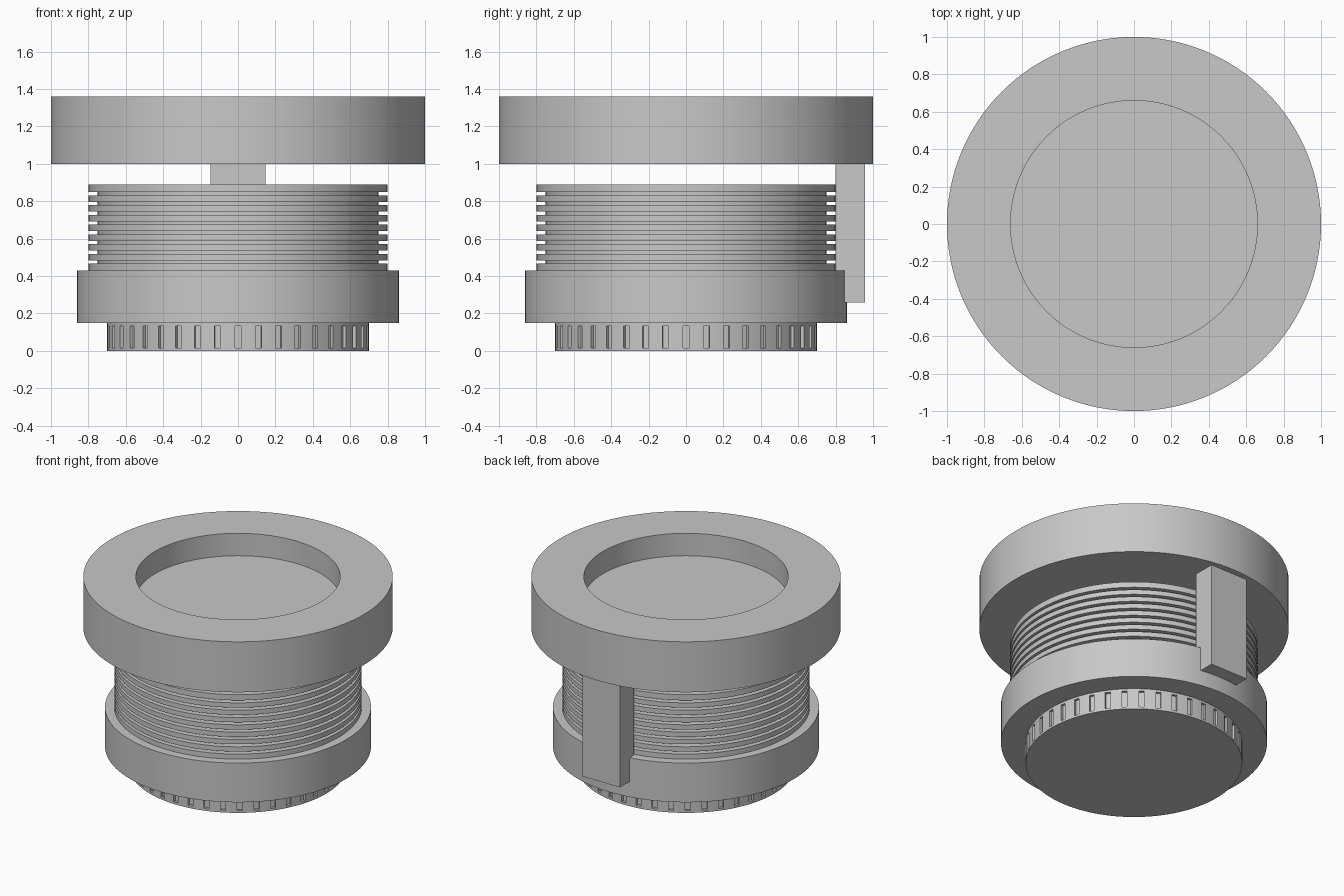
import bpy, bmesh, math
from mathutils import Vector

cube = bpy.data.objects.get("Cube")
if cube:
    bpy.data.objects.remove(cube, do_unlink=True)

# Single grey material
GREY = (0.58, 0.58, 0.58, 1.0)
grey = bpy.data.materials.new("grey")
grey.use_nodes = True
grey.diffuse_color = GREY
grey.node_tree.nodes["Principled BSDF"].inputs["Base Color"].default_value = GREY


def finish(name, bm):
    """Turn a bmesh into a smooth-by-angle grey object."""
    bmesh.ops.recalc_face_normals(bm, faces=bm.faces)
    mesh = bpy.data.meshes.new(name)
    bm.to_mesh(mesh)
    bm.free()
    mesh.materials.append(grey)
    obj = bpy.data.objects.new(name, mesh)
    bpy.context.collection.objects.link(obj)
    bpy.ops.object.select_all(action='DESELECT')
    obj.select_set(True)
    bpy.context.view_layer.objects.active = obj
    bpy.ops.object.shade_smooth_by_angle(angle=math.radians(30))
    return obj


def lathe(profile, angles):
    """Revolve (radius, z) points about z and cap both ends.
    Returns the bmesh and its side faces as (row, column, face)."""
    bm = bmesh.new()
    n = len(angles)
    rings = [[bm.verts.new((r * math.cos(a), r * math.sin(a), z)) for a in angles]
             for r, z in profile]
    sides = []
    for row, (low, high) in enumerate(zip(rings, rings[1:])):
        for i in range(n):
            j = (i + 1) % n
            sides.append((row, i, bm.faces.new((low[i], low[j], high[j], high[i]))))
    bm.faces.new(rings[0][::-1])
    bm.faces.new(rings[-1])
    return bm, sides


ROUND = [2 * math.pi * i / 128 for i in range(128)]

# Lid: thick disc with a round recess in its top
lid, _ = lathe([(1.0, 1.0), (1.0, 1.36), (0.66, 1.36), (0.66, 1.20)], ROUND)
finish("lid", lid)

# Ribbed body: eight narrow grooves around a cylinder
GROOVES, PITCH, GAP = 8, 0.0522, 0.018
profile = [(0.80, 0.42)]
for k in range(GROOVES):
    z = 0.466 + k * PITCH
    profile += [(0.80, z), (0.75, z), (0.75, z + GAP), (0.80, z + GAP)]
profile.append((0.80, 0.89))
body, _ = lathe(profile, ROUND)
finish("ribbed_body", body)

# Collar around the lower body
collar, _ = lathe([(0.86, 0.15), (0.86, 0.43)], ROUND)
finish("collar", collar)

# Base with forty recessed slots
SLOTS = 40
angles = [math.radians(i * 360 / SLOTS + d) for i in range(SLOTS) for d in (-1.4, 1.4, 4.5)]
base, sides = lathe([(0.70, 0.0), (0.70, 0.016), (0.70, 0.134), (0.70, 0.16)], angles)
slots = [f for row, col, f in sides if row == 1 and col % 3 == 0]
bmesh.ops.recalc_face_normals(base, faces=base.faces)
for face in bmesh.ops.extrude_discrete_faces(base, faces=slots)["faces"]:
    c = face.calc_center_median()
    inward = -Vector((c.x, c.y, 0)).normalized() * 0.018
    bmesh.ops.translate(base, verts=face.verts, vec=inward)
finish("slotted_base", base)

# Upright bracket at the back, joining collar and lid
bracket = bmesh.new()
bmesh.ops.create_cube(bracket, size=1)
for v in bracket.verts:
    v.co = (v.co.x * 0.296, 0.878 + v.co.y * 0.156, 0.63 + v.co.z * 0.74)
finish("back_bracket", bracket)
